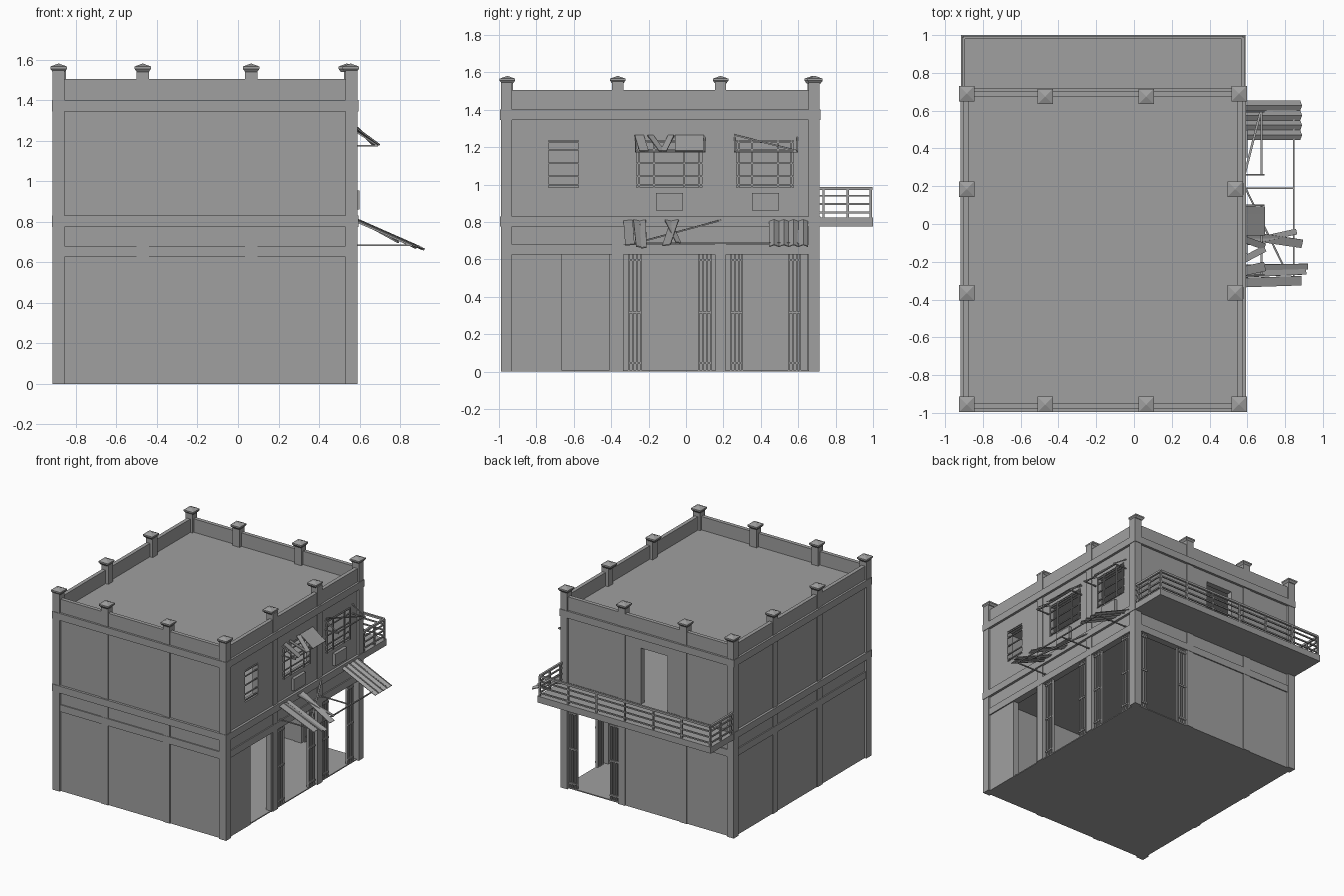
import bpy, bmesh
from mathutils import Vector, Matrix

cube = bpy.data.objects.get("Cube")
if cube:
    bpy.data.objects.remove(cube)

grey = bpy.data.materials.new("concrete_grey")
grey.use_nodes = True
COLOUR = (0.35, 0.35, 0.35, 1)
grey.diffuse_color = COLOUR
grey.node_tree.nodes["Principled BSDF"].inputs["Base Color"].default_value = COLOUR

# Footprint and storey levels
X0, X1, Y0, Y1 = -0.915, 0.59, -0.99, 0.715
BAND1, FLOOR2, BAND2, ROOF, PARAPET = 0.775, 0.83, 1.345, 1.40, 1.505
DOOR_TOP, BEAM_TOP = 0.625, 0.68
SPAN = {"front": (X0, X1), "back": (X0, X1), "left": (Y0, Y1), "right": (Y0, Y1)}
COL_X, COL_Y = (-0.47, 0.065), (-0.365, 0.185)
COLS = {"front": COL_X, "back": COL_X, "left": COL_Y, "right": COL_Y}


def finish(name, bm):
    bmesh.ops.recalc_face_normals(bm, faces=bm.faces)
    mesh = bpy.data.meshes.new(name)
    bm.to_mesh(mesh)
    bm.free()
    mesh.materials.append(grey)
    obj = bpy.data.objects.new(name, mesh)
    bpy.context.collection.objects.link(obj)
    return obj


def box(bm, lo, hi):
    lo, hi = Vector(lo), Vector(hi)
    m = Matrix.Translation((lo + hi) / 2) @ Matrix.Diagonal((*(hi - lo), 1))
    bmesh.ops.create_cube(bm, size=1, matrix=m)


def side_box(bm, side, u0, u1, d0, d1, z0, z1):
    """Box on a facade: u runs along it, d goes inward from its outer plane."""
    if side in ("front", "back"):
        a, b = (Y0 + d0, Y0 + d1) if side == "front" else (Y1 - d1, Y1 - d0)
        box(bm, (u0, a, z0), (u1, b, z1))
    else:
        a, b = (X0 + d0, X0 + d1) if side == "left" else (X1 - d1, X1 - d0)
        box(bm, (a, u0, z0), (b, u1, z1))


def beam(bm, p, q, width=0.008, thick=0.008, roll=0):
    """Bar from p to q, its width kept level unless rolled."""
    p, q = Vector(p), Vector(q)
    x = (q - p).normalized()
    up = Vector((0, 0, 1)) if abs(x.z) < 0.95 else Vector((1, 0, 0))
    y = up.cross(x).normalized()
    rot = Matrix((x, y, x.cross(y))).transposed().to_4x4()
    m = Matrix.Translation((p + q) / 2) @ rot @ Matrix.Rotation(roll, 4, "X")
    m = m @ Matrix.Diagonal(((q - p).length, width, thick, 1))
    bmesh.ops.create_cube(bm, size=1, matrix=m)


def wall(name, side, z0, z1, holes=()):
    """Wall with rectangular openings (u0, u1, bottom, top), sorted by u."""
    bm = bmesh.new()
    start, end = SPAN[side][0] + 0.015, SPAN[side][1] - 0.015
    for u0, u1, low, high in holes:
        side_box(bm, side, start, u0, 0.015, 0.06, z0, z1)
        side_box(bm, side, u0, u1, 0.015, 0.06, high, z1)
        if low > z0:
            side_box(bm, side, u0, u1, 0.015, 0.06, z0, low)
        start = u1
    side_box(bm, side, start, end, 0.015, 0.06, z0, z1)
    return finish(name, bm)


# Openings
doors = {"right": [(-0.665, -0.41, 0, DOOR_TOP), (-0.335, 0.155, 0, DOOR_TOP),
                   (0.215, 0.655, 0, DOOR_TOP)],
         "back": [(0.095, 0.53, 0, DOOR_TOP)]}
windows = [(-0.735, -0.575, 0.985, 1.235), (-0.265, 0.085, 0.985, 1.235),
           (0.27, 0.575, 0.985, 1.235)]
upper = {"right": windows, "back": [(-0.33, -0.1, FLOOR2, 1.27)]}

# Walls, bands, parapet and intermediate columns on every side
for side, (s, e) in SPAN.items():
    wall(side + "_lower_wall", side, 0, BAND1, doors.get(side, ()))
    wall(side + "_upper_wall", side, FLOOR2, BAND2, upper.get(side, ()))
    bm = bmesh.new()
    for low, high in ((BAND1, FLOOR2), (BAND2, ROOF)):
        side_box(bm, side, s - 0.004, e + 0.004, -0.004, 0.06, low, high)
    side_box(bm, side, s + 0.05, e - 0.05, 0.006, 0.03, DOOR_TOP, BEAM_TOP)
    finish(side + "_bands", bm)
    bm = bmesh.new()
    side_box(bm, side, s + 0.02, e - 0.02, 0.012, 0.042, ROOF, PARAPET)
    finish(side + "_parapet", bm)
    bm = bmesh.new()
    for u in COLS[side]:
        side_box(bm, side, u - 0.03, u + 0.03, 0.008, 0.066, 0, 1.55)
    finish(side + "_columns", bm)

# Corner columns
bm = bmesh.new()
for x in (X0, X1 - 0.06):
    for y in (Y0, Y1 - 0.06):
        box(bm, (x, y, 0), (x + 0.06, y + 0.06, 1.55))
finish("corner_columns", bm)

# Column caps: stacked square rings closed by a low pyramid
spots = [(x, y) for x in (-0.885, 0.556) for y in (-0.955, 0.69)]
spots += [(x, y) for x in COL_X for y in (-0.955, 0.675)]
spots += [(x, y) for x in (-0.885, 0.537) for y in COL_Y]
bm = bmesh.new()
for x, y in spots:
    rings = []
    for half, z in ((0.03, 1.54), (0.041, 1.555), (0.041, 1.566), (0.003, 1.58)):
        rings.append([bm.verts.new((x + half * i, y + half * j, z))
                      for i, j in ((-1, -1), (1, -1), (1, 1), (-1, 1))])
    for a, b in zip(rings, rings[1:]):
        for k in range(4):
            n = (k + 1) % 4
            bm.faces.new((a[k], a[n], b[n], b[k]))
    bm.faces.new(rings[0][::-1])
    bm.faces.new(rings[-1])
finish("column_caps", bm)

# Floor and roof slabs
for name, low, high in (("ground_floor", 0, 0.008), ("upper_floor", BAND1, FLOOR2),
                        ("roof", BAND2 + 0.02, ROOF)):
    bm = bmesh.new()
    box(bm, (X0 + 0.02, Y0 + 0.02, low), (X1 - 0.02, Y1 - 0.02, high))
    finish(name, bm)

# Balcony slab and railing
bm = bmesh.new()
box(bm, (X0, Y1 - 0.01, BAND1), (X1, 1, FLOOR2 - 0.005))
finish("balcony_floor", bm)
bm = bmesh.new()
rx0, rx1, ry = X0 + 0.012, X1 - 0.012, 0.988
for z, w in ((0.85, 0.01), (0.895, 0.01), (0.94, 0.01), (0.98, 0.016)):
    beam(bm, (rx0, ry, z), (rx1, ry, z), w, w)
    for x in (rx0, rx1):
        beam(bm, (x, Y1, z), (x, ry, z), w, w)
posts = [(rx0 + (rx1 - rx0) * i / 6, ry) for i in range(7)]
posts += [(x, y) for x in (rx0, rx1) for y in (0.735, 0.865)]
for x, y in posts:
    beam(bm, (x, y, 0.82), (x, y, 0.98), 0.012, 0.012)
finish("balcony_railing", bm)

# Window bars
bm = bmesh.new()
for u0, u1, low, high in windows:
    for z in (1.0, 1.045, 1.115, 1.185, 1.225):
        side_box(bm, "right", u0, u1, 0.015, 0.023, z - 0.004, z + 0.004)
    if u1 - u0 > 0.2:
        for t in (0.04, 0.27, 0.73, 0.96):
            u = u0 + (u1 - u0) * t
            side_box(bm, "right", u - 0.005, u + 0.005, 0.008, 0.016, low, high)
finish("window_bars", bm)

# Wall boxes under the windows
bm = bmesh.new()
for u in (-0.16, 0.352):
    side_box(bm, "right", u, u + 0.145, -0.01, 0.03, 0.86, 0.955)
finish("wall_boxes", bm)

# Folded gates beside the large openings
bm = bmesh.new()
for side, starts in (("right", (-0.31, 0.065, 0.235, 0.545)), ("back", (0.1, 0.46))):
    for u in starts:
        for i in range(4):
            v = u + i * 0.021
            side_box(bm, side, v, v + 0.008, 0.02, 0.04, 0.008, DOOR_TOP)
        for z in (0.04, 0.31, 0.59):
            side_box(bm, side, u, u + 0.071, 0.014, 0.026, z, z + 0.012)
finish("folding_gates", bm)

# Frames of the window awnings
bm = bmesh.new()
for u0, u1 in ((-0.27, 0.1), (0.26, 0.595)):
    beam(bm, (0.675, u0, 1.175), (0.675, u1, 1.175))
    for u in (u0, u1):
        beam(bm, (0.575, u, 1.175), (0.69, u, 1.175))
        beam(bm, (0.575, u, 1.25), (0.69, u, 1.175))
beam(bm, (0.585, 0.26, 1.265), (0.67, 0.595, 1.18), 0.012)
finish("window_awning_frames", bm)

# Frame of the long lower awning
bm = bmesh.new()
beam(bm, (0.845, -0.3, 0.685), (0.845, 0.6, 0.685))
for u in (-0.3, 0.19, 0.6):
    beam(bm, (0.575, u, 0.685), (0.85, u, 0.685))
beam(bm, (0.59, 0.19, 0.81), (0.79, -0.22, 0.7), 0.01)
for u in (-0.3, 0.6):
    beam(bm, (0.575, u, 0.805), (0.86, u, 0.68))
finish("lower_awning_frame", bm)

# Broken slats: start y, end y, end x, width, roll
bm = bmesh.new()
for a, b, x, w, roll in ((-0.31, -0.3, 0.885, 0.05, 0.1), (-0.265, -0.25, 0.91, 0.035, -0.2),
                         (-0.23, -0.225, 0.92, 0.03, 0.2), (-0.06, -0.105, 0.89, 0.045, 0.15),
                         (-0.1, -0.04, 0.86, 0.03, -0.1)):
    beam(bm, (0.585, a, 0.81), (x, b, 0.81 - (x - 0.585) * 0.44), w, 0.006, roll)
finish("lower_awning_slats", bm)
bm = bmesh.new()
for a, b, w in ((-0.25, -0.225, 0.05), (-0.19, -0.13, 0.035), (-0.08, -0.12, 0.035),
                (-0.03, -0.03, 0.06), (0.025, 0.025, 0.05), (0.073, 0.07, 0.045)):
    beam(bm, (0.58, a, 1.262), (0.692, b, 1.18), w, 0.006)
finish("window_awning_slats", bm)

# Corrugated sheet left on the lower awning
bm = bmesh.new()
rows = []
for i in range(9):
    y, lift = 0.445 + 0.026 * i, 0.005 * (1 if i % 2 else -1)
    rows.append([bm.verts.new((0.58, y, 0.815 + lift)),
                 bm.verts.new((0.885 + lift, y, 0.675 + lift))])
for a, b in zip(rows, rows[1:]):
    bm.faces.new((a[0], a[1], b[1], b[0]))
sheet = finish("awning_sheet", bm)
sheet.modifiers.new("thickness", "SOLIDIFY").thickness = 0.005
